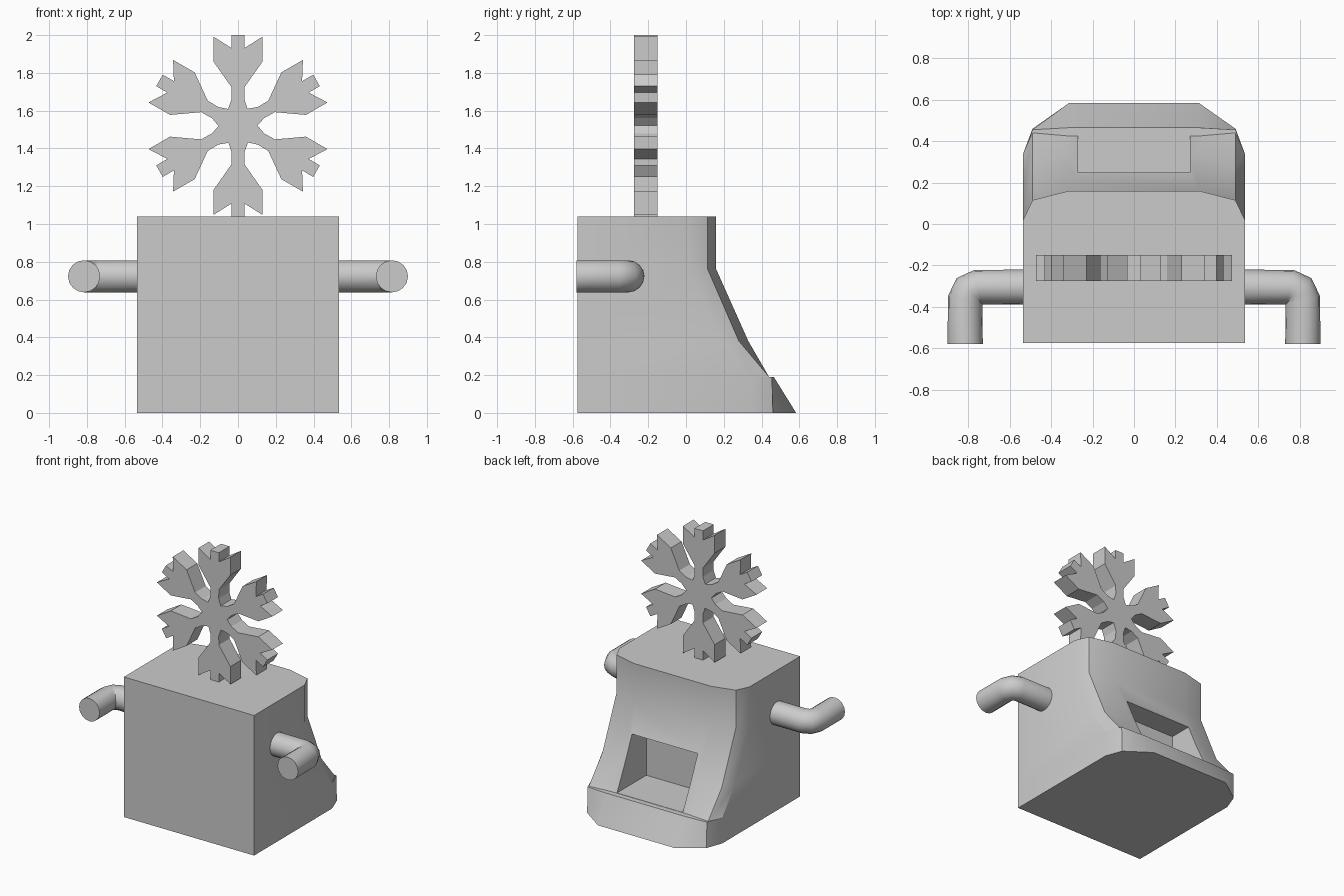
import bpy, bmesh, math

if "Cube" in bpy.data.objects:
    bpy.data.objects.remove(bpy.data.objects["Cube"])


def mesh_object(name, bm):
    bmesh.ops.recalc_face_normals(bm, faces=bm.faces)
    me = bpy.data.meshes.new(name)
    bm.to_mesh(me)
    bm.free()
    ob = bpy.data.objects.new(name, me)
    bpy.context.collection.objects.link(ob)
    return ob


def smooth(ob, deg):
    bpy.ops.object.select_all(action='DESELECT')
    ob.select_set(True)
    bpy.context.view_layer.objects.active = ob
    bpy.ops.object.shade_smooth_by_angle(angle=math.radians(deg))


# Body: loft of sections (z, back middle y, back corner y, side end y)
sections = [
    (0.0, 0.583, 0.46, 0.34),
    (0.19, 0.465, 0.455, 0.34),
    (0.19, 0.425, 0.44, 0.34),
    (0.38, 0.33, 0.28, 0.19),
    (0.76, 0.16, 0.115, 0.02),
    (1.04, 0.16, 0.115, 0.02),
]
bm = bmesh.new()
rings = []
for z, mid, corner, side in sections:
    half = [(0.535, -0.575), (0.535, side), (0.49, corner), (0.315, mid)]
    outline = half + [(-x, y) for x, y in reversed(half)]
    rings.append([bm.verts.new((x, y, z)) for x, y in outline])
for a, b in zip(rings, rings[1:]):
    for i in range(len(a)):
        j = (i + 1) % len(a)
        bm.faces.new((a[i], a[j], b[j], b[i]))
bm.faces.new(rings[0])
bm.faces.new(rings[-1])
bmesh.ops.remove_doubles(bm, verts=bm.verts, dist=0.0005)
body = mesh_object("body", bm)

# Pocket cut into the sloped back
bpy.ops.mesh.primitive_cube_add(size=1, location=(0, 0.44, 0.377))
cutter = bpy.context.object
cutter.name = "pocket_cutter"
cutter.scale = (0.54, 0.72, 0.37)
# trim the box top to the height of the opening
cutter.location.z = 0.192 + 0.185
cutter.hide_render = True
mod = body.modifiers.new("pocket", 'BOOLEAN')
mod.operation = 'DIFFERENCE'
mod.solver = 'EXACT'
mod.object = cutter
bpy.context.view_layer.objects.active = body
bpy.ops.object.modifier_apply(modifier=mod.name)
bpy.data.objects.remove(cutter)
smooth(body, 30)

# Bent handles on both sides
path = [(0.45, -0.305), (0.755, -0.305), (0.797, -0.322),
        (0.815, -0.365), (0.815, -0.58)]
for side, label in ((1, "right"), (-1, "left")):
    cu = bpy.data.curves.new(label + "_handle", 'CURVE')
    cu.dimensions = '3D'
    cu.bevel_depth = 0.085
    cu.bevel_resolution = 6
    cu.use_fill_caps = True
    sp = cu.splines.new('POLY')
    sp.points.add(len(path) - 1)
    for p, (x, y) in zip(sp.points, path):
        p.co = (side * x, y, 0.723, 1)
    handle = bpy.data.objects.new(label + "_handle", cu)
    bpy.context.collection.objects.link(handle)
    bpy.ops.object.select_all(action='DESELECT')
    handle.select_set(True)
    bpy.context.view_layer.objects.active = handle
    bpy.ops.object.convert(target='MESH')
    smooth(bpy.context.object, 50)

# Snowflake: one arm outline (sideways, outward) repeated six times
half_arm = [(0.035, 0.48), (0.035, 0.412), (0.13, 0.472), (0.13, 0.34),
            (0.035, 0.205), (0.034, 0.14), (0.0505, 0.09)]
arm = [(-u, r) for u, r in reversed(half_arm[:-1])] + half_arm
bm = bmesh.new()
verts = []
for k in range(6):
    c, s = math.cos(k * math.pi / 3), math.sin(k * math.pi / 3)
    for u, r in arm:
        verts.append(bm.verts.new((u * c + r * s, -0.275, 1.52 - u * s + r * c)))
face = bm.faces.new(verts)
ext = bmesh.ops.extrude_face_region(bm, geom=[face])
bmesh.ops.translate(bm, vec=(0, 0.125, 0),
                    verts=[v for v in ext["geom"] if isinstance(v, bmesh.types.BMVert)])
mesh_object("snowflake", bm)
